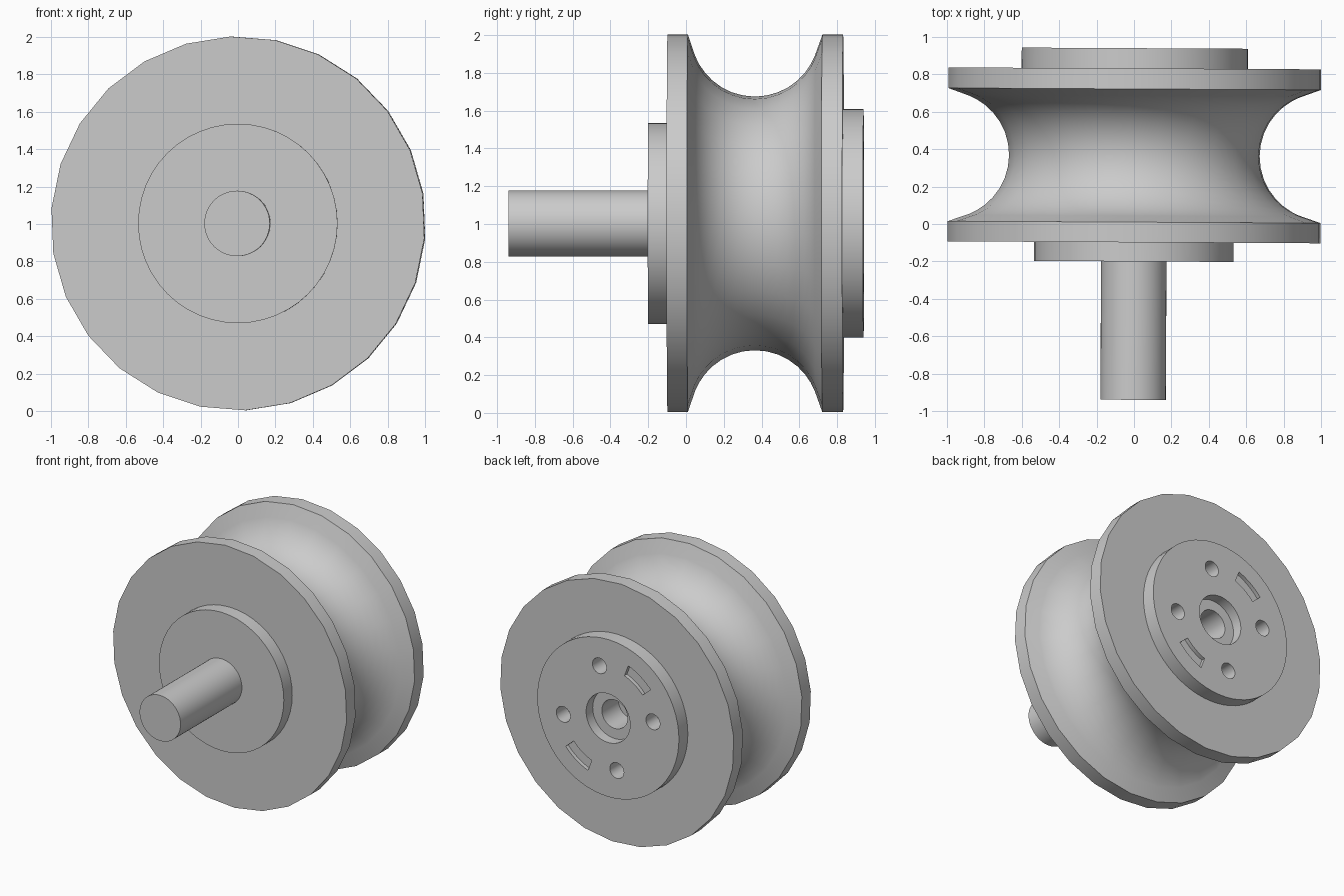
import bpy, bmesh
from math import sin, cos, radians, pi, sqrt

if "Cube" in bpy.data.objects:
    bpy.data.objects.remove(bpy.data.objects["Cube"])

CZ = 1.003            # axle height
YAW = radians(-0.3)   # the wheel sits very slightly turned


def finish(bm, name):
    bmesh.ops.recalc_face_normals(bm, faces=bm.faces)
    me = bpy.data.meshes.new(name)
    bm.to_mesh(me)
    bm.free()
    ob = bpy.data.objects.new(name, me)
    ob.location.z = CZ
    ob.rotation_euler.z = YAW
    bpy.context.collection.objects.link(ob)
    return ob


def lathe(name, profile, sides, start=0.0, closed=False):
    """Spin (radius, y) points about the y axis; open profiles get flat caps."""
    bm = bmesh.new()
    rings = []
    for r, y in profile:
        rings.append([bm.verts.new((r * cos(start + 2 * pi * k / sides), y,
                                    r * sin(start + 2 * pi * k / sides)))
                      for k in range(sides)])
    n = len(rings)
    for i in range(n if closed else n - 1):
        a, b = rings[i], rings[(i + 1) % n]
        for k in range(sides):
            j = (k + 1) % sides
            bm.faces.new((a[k], a[j], b[j], b[k]))
    if not closed:
        bm.faces.new(rings[0])
        bm.faces.new(rings[-1])
    return finish(bm, name)


def prism(name, outline, y0, y1):
    """Extrude an (x, z) outline along y."""
    bm = bmesh.new()
    a = [bm.verts.new((x, y0, z)) for x, z in outline]
    b = [bm.verts.new((x, y1, z)) for x, z in outline]
    bm.faces.new(a)
    bm.faces.new(b)
    for i in range(len(a)):
        j = (i + 1) % len(a)
        bm.faces.new((a[i], a[j], b[j], b[i]))
    return finish(bm, name)


def circle(cx, cz, r, n=24):
    return [(cx + r * cos(2 * pi * k / n), cz + r * sin(2 * pi * k / n)) for k in range(n)]


def smooth(ob, angle=25):
    bpy.ops.object.select_all(action='DESELECT')
    ob.select_set(True)
    bpy.context.view_layer.objects.active = ob
    bpy.ops.object.shade_smooth_by_angle(angle=radians(angle))


# grooved wheel: two flanges joined by a round rope groove
R, MID = 0.34, 0.365
groove = []
for i in range(17):
    y = MID - 0.32 * cos(pi * i / 16)
    groove.append((0.672 + R - sqrt(R * R - (y - MID) ** 2), y))
profile = ([(0.46, -0.098), (1.0, -0.098), (1.0, 0.01)] + groove +
           [(1.0, 0.722), (1.0, 0.832), (0.46, 0.832)])
wheel = lathe("grooved_wheel", profile, 26, radians(92.3), closed=True)
smooth(wheel)

# front hub and axle
smooth(lathe("front_hub", [(0.533, -0.2), (0.533, -0.05)], 48))
smooth(lathe("axle", [(0.175, -0.94), (0.175, -0.15)], 48))

# rear hub, drilled below
hub = lathe("rear_hub", [(0.605, 0.55), (0.605, 0.94)], 64)

# cutters: stepped centre bore, four bolt holes, two curved slots
cutters = [lathe("bore_cutter", [(0.11, 0.66), (0.11, 0.86), (0.188, 0.86), (0.188, 1.0)], 40)]
for k in range(4):
    a = radians(79 + 90 * k)
    cutters.append(prism("bolt_hole_cutter", circle(0.39 * cos(a), 0.39 * sin(a), 0.06), 0.81, 1.0))
for k in range(2):
    mid = 125 + 180 * k
    arc = [radians(mid - 14 + 28 * i / 8) for i in range(9)]
    outline = [(0.48 * cos(a), 0.48 * sin(a)) for a in arc]
    outline += [(0.39 * cos(a), 0.39 * sin(a)) for a in reversed(arc)]
    cutters.append(prism("slot_cutter", outline, 0.91, 1.0))

bpy.context.view_layer.objects.active = hub
for c in cutters:
    c.hide_render = True
    m = hub.modifiers.new("cut", 'BOOLEAN')
    m.operation, m.solver, m.object = 'DIFFERENCE', 'EXACT', c
    bpy.ops.object.select_all(action='DESELECT')
    hub.select_set(True)
    bpy.context.view_layer.objects.active = hub
    bpy.ops.object.modifier_apply(modifier=m.name)
for c in cutters:
    bpy.data.objects.remove(c, do_unlink=True)
smooth(hub)
